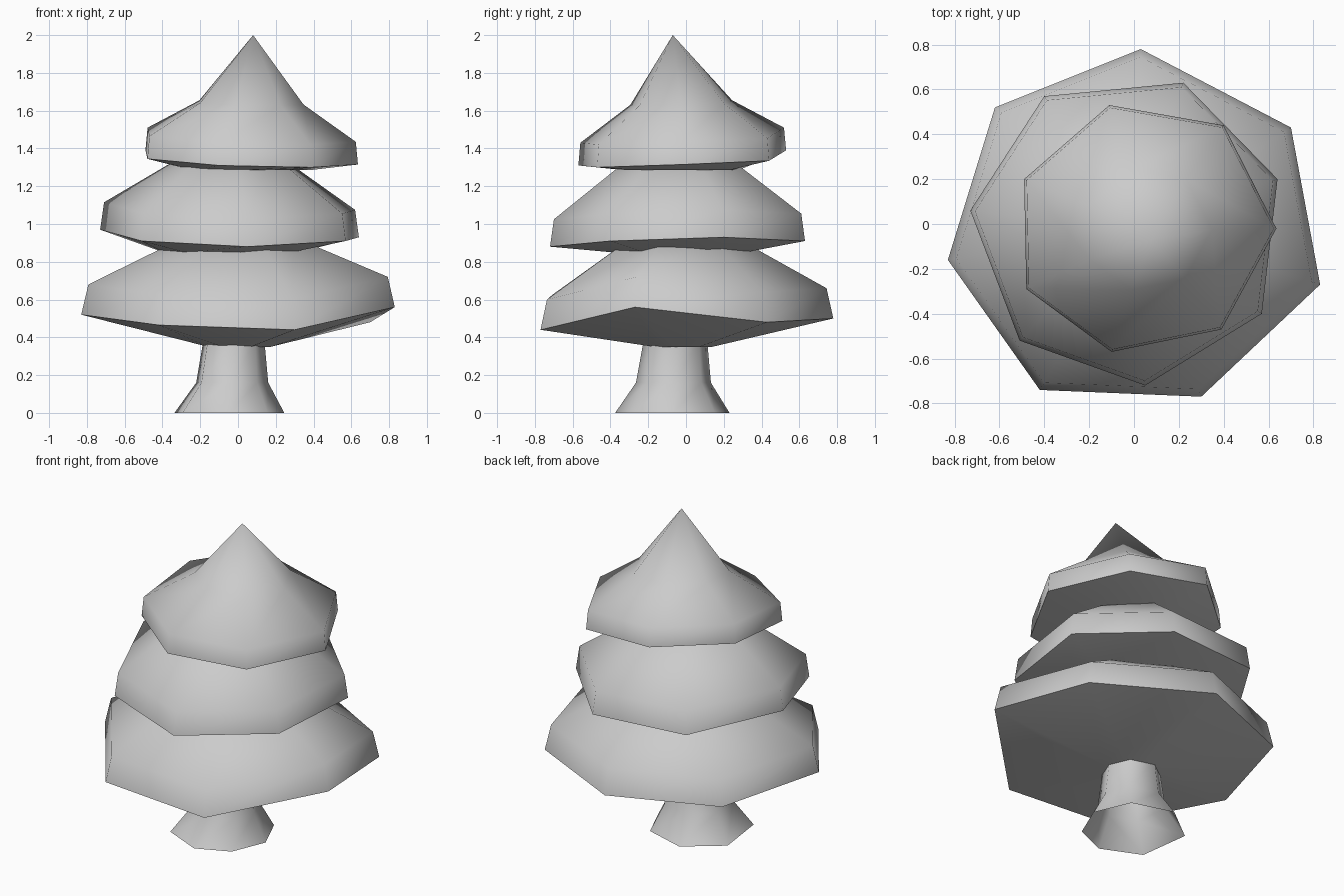
import bpy, bmesh, math
from math import cos, sin, radians

cube = bpy.data.objects.get("Cube")
if cube:
    bpy.data.objects.remove(cube, do_unlink=True)

# Single flat colour
grey = bpy.data.materials.new("plain_grey")
grey.use_nodes = True
colour = (0.6, 0.6, 0.6, 1)
grey.diffuse_color = colour
grey.node_tree.nodes["Principled BSDF"].inputs["Base Color"].default_value = colour


def loft(name, rings, cap_start=False, cap_end=False, apex=None):
    """Bridge equal rings of points, optionally capped or closed to an apex."""
    bm = bmesh.new()
    loops = [[bm.verts.new(p) for p in ring] for ring in rings]
    n = len(loops[0])
    for low, high in zip(loops, loops[1:]):
        for i in range(n):
            j = (i + 1) % n
            bm.faces.new((low[i], low[j], high[j], high[i]))
    if cap_start:
        bm.faces.new(loops[0][::-1])
    if cap_end:
        bm.faces.new(loops[-1])
    if apex:
        tip = bm.verts.new(apex)
        for i in range(n):
            bm.faces.new((loops[-1][i], loops[-1][(i + 1) % n], tip))
    mesh = bpy.data.meshes.new(name)
    bm.to_mesh(mesh)
    bm.free()
    obj = bpy.data.objects.new(name, mesh)
    bpy.context.collection.objects.link(obj)
    mesh.materials.append(grey)
    bpy.ops.object.select_all(action="DESELECT")
    obj.select_set(True)
    bpy.context.view_layer.objects.active = obj
    bpy.ops.object.shade_smooth_by_angle(angle=radians(62))


def shrink(rim, centre, scale, z, follow=0.0):
    """Scale a rim about a centre, at height z, keeping part of its waviness."""
    cx, cy = centre
    mean = sum(p[2] for p in rim) / len(rim)
    return [(cx + (x - cx) * scale, cy + (y - cy) * scale, z + (h - mean) * follow)
            for x, y, h in rim]


def tier(name, rim, centre, under, lip, top, apex=None):
    """Foliage layer: shallow underside, uneven lip, sloping top."""
    mean = sum(p[2] for p in rim) / len(rim)
    rings = [shrink(rim, centre, *under), rim,
             shrink(rim, centre, lip[0], mean + lip[1], 1),
             shrink(rim, centre, *top)]
    loft(name, rings[::1], cap_start=True, cap_end=apex is None, apex=apex)


# Flared trunk, open underneath
angles = [0, 47, 100, 155, 220, 272, 315]
loft("trunk", [[(cx + r * cos(radians(a)), cy + r * sin(radians(a)), z) for a in angles]
               for cx, cy, r, z in ((-.06, -.07, .305, 0), (-.04, -.065, .2, .16),
                                    (-.03, -.055, .17, .38))])

# Rims run anticlockwise from the back
lower = [(.03, .78, .5), (-.62, .52, .5), (-.83, -.16, .52), (-.42, -.74, .465),
         (.3, -.77, .44), (.83, -.27, .56), (.7, .43, .48)]
middle = [(.22, .63, .91), (-.4, .57, .92), (-.73, .06, .97), (-.51, -.52, .91),
          (.05, -.72, .88), (.57, -.4, .91), (.64, .2, .93)]
upper = [(-.11, .53, 1.39), (-.49, .2, 1.39), (-.48, -.29, 1.345), (-.1, -.57, 1.31),
         (.39, -.47, 1.3), (.635, -.02, 1.315), (.4, .44, 1.335)]

tier("lower_foliage", lower, (.01, -.02), (.2, .35), (.955, .16), (.35, .93))
tier("middle_foliage", middle, (-.03, -.03), (.52, .85), (.97, .145), (.35, 1.37))
tier("upper_foliage", upper, (.07, -.03), (.55, 1.285), (.98, .12), (.49, 1.64, .3),
     apex=(.08, -.07, 2))
